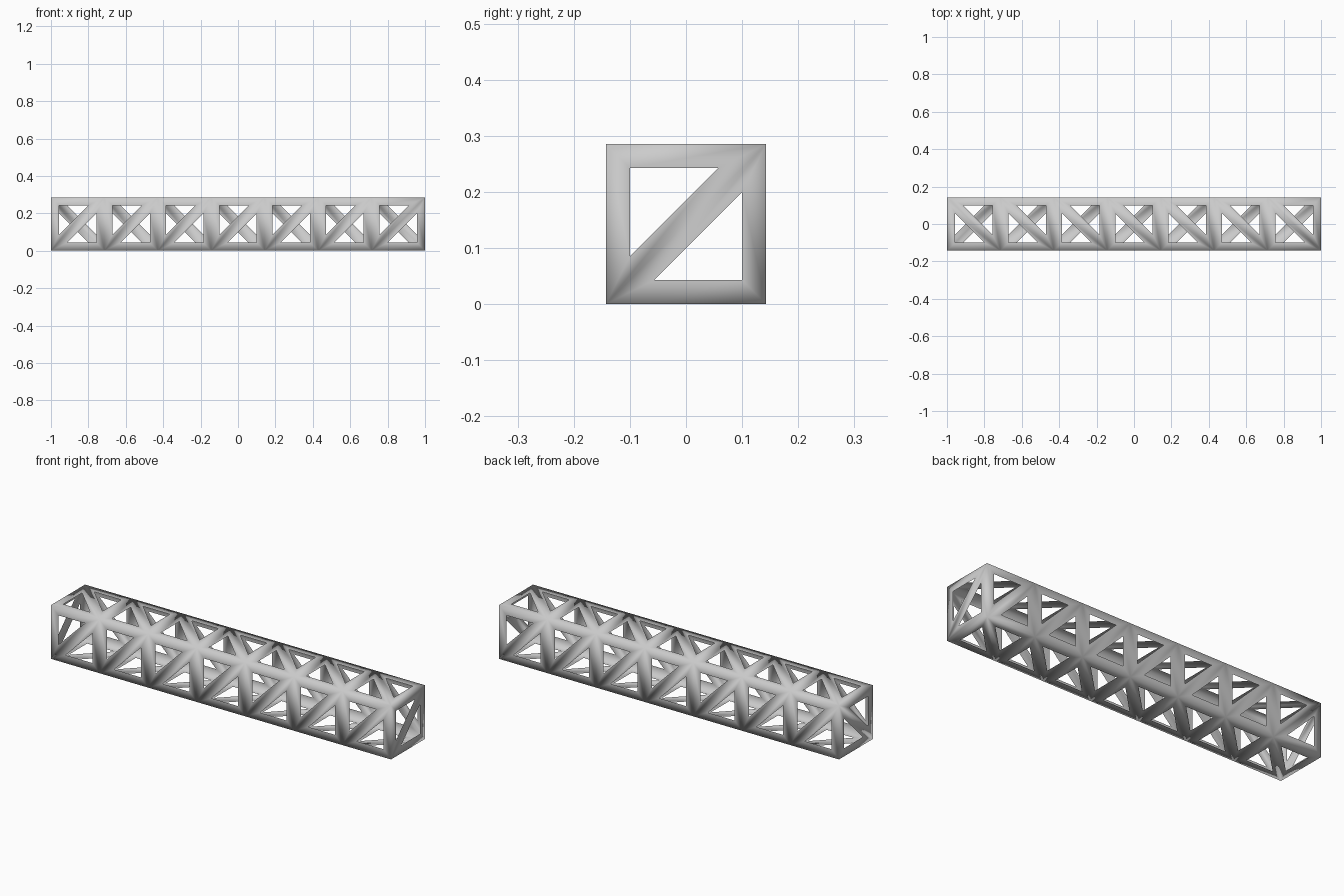
import bpy, bmesh

if "Cube" in bpy.data.objects:
    bpy.data.objects.remove(bpy.data.objects["Cube"])

N = 7                # bays along the beam
S = 2.0 / N          # bay length, also beam width and height
H = S / 2
HOLE = 0.55          # size of each triangular opening relative to its panel

bm = bmesh.new()

# Joints: four per station
nodes = {}
for i in range(N + 1):
    for y in (0, 1):
        for z in (0, 1):
            nodes[i, y, z] = bm.verts.new((-1 + i * S, -H + y * S, z * S))


def panel(a, b, c, d):
    """Square panel split along the a-c diagonal."""
    va, vb, vc, vd = (nodes[k] for k in (a, b, c, d))
    bm.faces.new((va, vb, vc))
    bm.faces.new((va, vc, vd))


# Side panels of each bay, diagonals crossing on opposite sides
for i in range(N):
    j = i + 1
    panel((i, 0, 0), (j, 0, 0), (j, 0, 1), (i, 0, 1))   # front
    panel((j, 1, 0), (i, 1, 0), (i, 1, 1), (j, 1, 1))   # back
    panel((j, 0, 1), (j, 1, 1), (i, 1, 1), (i, 0, 1))   # top
    panel((i, 0, 0), (i, 1, 0), (j, 1, 0), (j, 0, 0))   # bottom

# End panels, parallel diagonals
for i in (0, N):
    panel((i, 0, 0), (i, 1, 0), (i, 1, 1), (i, 0, 1))

bmesh.ops.recalc_face_normals(bm, faces=bm.faces[:])

# Cut a triangular opening in every panel, leaving flat struts
panels = bm.faces[:]
for f in panels:
    c = f.calc_center_median()
    outer = list(f.verts)
    inner = [bm.verts.new(c + (v.co - c) * HOLE) for v in outer]
    for k in range(3):
        m = (k + 1) % 3
        bm.faces.new((outer[k], outer[m], inner[m], inner[k]))
bmesh.ops.delete(bm, geom=panels, context='FACES_ONLY')

for f in bm.faces:
    f.smooth = True

mesh = bpy.data.meshes.new("truss_beam")
bm.to_mesh(mesh)
bm.free()
beam = bpy.data.objects.new("truss_beam", mesh)
bpy.context.collection.objects.link(beam)
